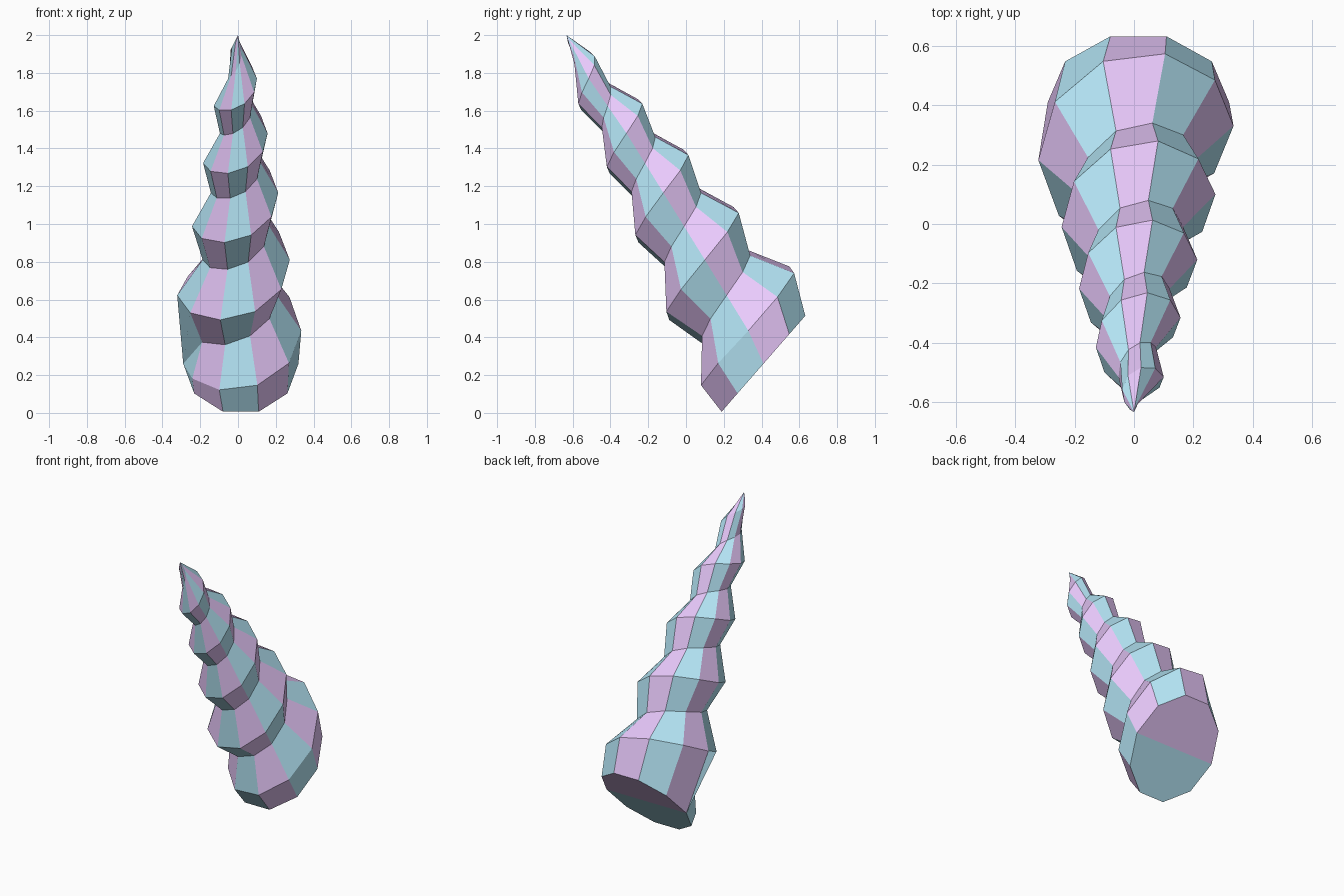
import bpy, bmesh
from math import sin, cos, pi

if "Cube" in bpy.data.objects:
    bpy.data.objects.remove(bpy.data.objects["Cube"])

SIDES = 10


def table(rows):
    """Piecewise linear lookup, clamped at both ends."""
    def look(t):
        if t <= rows[0][0]:
            return rows[0][1:]
        for a, b in zip(rows, rows[1:]):
            if t <= b[0]:
                f = (t - a[0]) / (b[0] - a[0])
                return [p + (q - p) * f for p, q in zip(a[1:], b[1:])]
        return rows[-1][1:]
    return look


# Leaning axis (turn, y, z), then ridge and valley radius by turn
axis = table([(-.5, .41, .275), (0, .33, .435), (1, .10, .81), (2, -.12, 1.165),
              (3, -.315, 1.48), (4, -.515, 1.77), (4.7, -.633, 2.0)])
ridge_r = table([(-.5, .32), (-.25, .38), (.25, .39), (.5, .37), (1, .315), (2, .245),
                 (3, .18), (4, .115), (4.3, .075), (4.7, 0)])
valley_r = table([(0, .30), (.1, .27), (.3, .237), (.6, .235), (1, .215), (2, .165),
                  (3, .11), (4, .06), (4.7, 0)])


def helix_point(n, t, radius):
    ang = -pi + 2 * pi * n / SIDES
    y, z = axis(t)
    r = radius(t)[0]
    return (.87 * r * cos(ang), y + .78 * r * sin(ang), z + .62 * r * sin(ang))


def base_point(n):
    ang = -pi + 2 * pi * n / SIDES
    return (.015 + .305 * cos(ang), .41 + .233 * sin(ang), .26 + .267 * sin(ang))


bm = bmesh.new()
COUNT = 52
base = [bm.verts.new(base_point(n)) for n in range(SIDES)]
base.append(base[0])
# Ridge and valley both start from one base corner and wind up to the tip
ridge = [base[0]] + [bm.verts.new(helix_point(n, n / SIDES - .5, ridge_r))
                     for n in range(1, COUNT + 11)]
valley = [base[0]] + [bm.verts.new(helix_point(n, n / SIDES, valley_r))
                      for n in range(1, COUNT + 1)]


def face(verts, mat):
    unique = list(dict.fromkeys(verts))
    if len(unique) > 2:
        bm.faces.new(unique).material_index = mat % 2


for n in range(SIDES):
    face([base[n], base[n + 1], ridge[n + 1], ridge[n]], n)
for n in range(COUNT):
    face([ridge[n], ridge[n + 1], valley[n + 1], valley[n]], n)
    if n + 11 < len(ridge):
        face([valley[n], valley[n + 1], ridge[n + 11], ridge[n + 10]], n)
# Two-tone end cap
face(base[5::-1], 0)
face(base[10:4:-1], 1)

bmesh.ops.remove_doubles(bm, verts=bm.verts, dist=.0005)
bmesh.ops.dissolve_degenerate(bm, edges=bm.edges, dist=.0005)
bmesh.ops.recalc_face_normals(bm, faces=bm.faces)
mesh = bpy.data.meshes.new("spiral_horn")
bm.to_mesh(mesh)
bm.free()

for name, col in (("sky_blue", (.48, .82, .96, 1)), ("lilac", (.82, .59, .98, 1))):
    mat = bpy.data.materials.new(name)
    mat.diffuse_color = col
    mat.use_nodes = True
    mat.node_tree.nodes["Principled BSDF"].inputs["Base Color"].default_value = mat.diffuse_color
    mesh.materials.append(mat)

horn = bpy.data.objects.new("spiral_horn", mesh)
bpy.context.collection.objects.link(horn)
